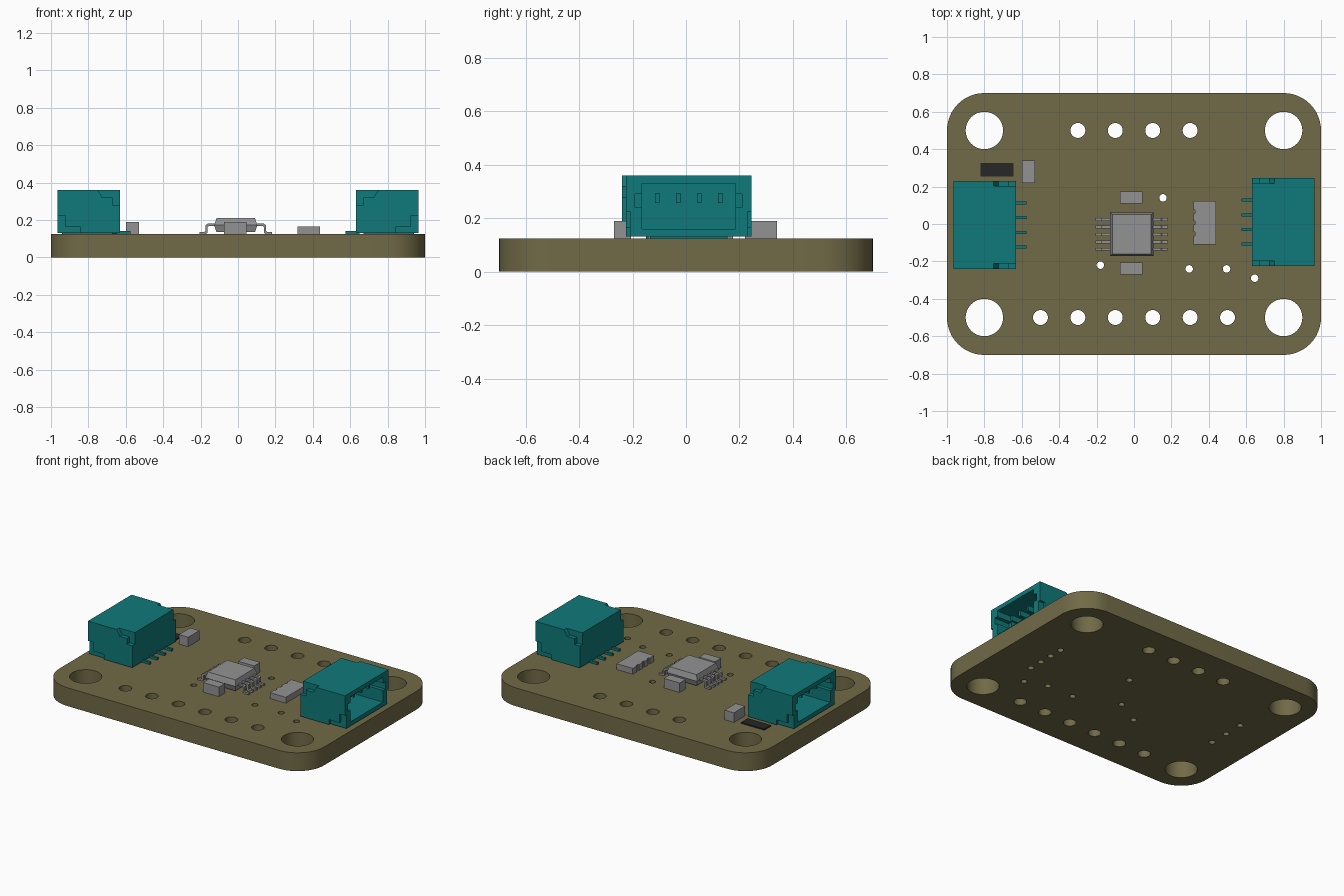
import bpy, bmesh, math
from mathutils import Vector

cube = bpy.data.objects.get("Cube")
if cube:
    bpy.data.objects.remove(cube, do_unlink=True)


def material(name, rgb):
    m = bpy.data.materials.new(name)
    m.use_nodes = True
    m.diffuse_color = (*rgb, 1)
    m.node_tree.nodes["Principled BSDF"].inputs["Base Color"].default_value = (*rgb, 1)
    return m


OLIVE = material("olive board", (0.165, 0.145, 0.063))
TEAL = material("teal plastic", (0.005, 0.193, 0.193))
GREY = material("component grey", (0.29, 0.29, 0.29))
BLACK = material("indicator black", (0.02, 0.02, 0.02))
TOP = 0.125


def finish(name, bm, mat):
    bmesh.ops.recalc_face_normals(bm, faces=bm.faces)
    me = bpy.data.meshes.new(name)
    bm.to_mesh(me)
    bm.free()
    me.materials.append(mat)
    ob = bpy.data.objects.new(name, me)
    bpy.context.collection.objects.link(ob)
    return ob


def add_box(bm, x0, x1, y0, y1, z0, z1):
    verts = bmesh.ops.create_cube(bm, size=1)["verts"]
    for v in verts:
        v.co = Vector((x1 if v.co.x > 0 else x0, y1 if v.co.y > 0 else y0,
                       z1 if v.co.z > 0 else z0))


def add_prism(bm, profile, y0, y1):
    """Extrude an x-z profile along y."""
    face = bm.faces.new([bm.verts.new((x, y0, z)) for x, z in profile])
    out = bmesh.ops.extrude_face_region(bm, geom=[face])["geom"]
    moved = [g for g in out if isinstance(g, bmesh.types.BMVert)]
    bmesh.ops.translate(bm, verts=moved, vec=(0, y1 - y0, 0))


def box(name, mat, *bounds):
    bm = bmesh.new()
    add_box(bm, *bounds)
    return finish(name, bm, mat)


def select_only(ob):
    bpy.ops.object.select_all(action="DESELECT")
    ob.select_set(True)
    bpy.context.view_layer.objects.active = ob


def cut(ob, bm):
    cutter = finish("cutter", bm, TEAL)
    cutter.hide_render = True
    mod = ob.modifiers.new("cut", "BOOLEAN")
    mod.object = cutter
    mod.operation = "DIFFERENCE"
    mod.solver = "EXACT"
    select_only(ob)
    bpy.ops.object.modifier_apply(modifier=mod.name)
    bpy.data.objects.remove(cutter, do_unlink=True)


# Circuit board: rounded outline with drilled holes, extruded
curve = bpy.data.curves.new("board", "CURVE")
curve.dimensions = "2D"
curve.fill_mode = "BOTH"
curve.extrude = TOP / 2


def outline(points):
    s = curve.splines.new("POLY")
    s.points.add(len(points) - 1)
    for p, (x, y) in zip(s.points, points):
        p.co = (x, y, 0, 1)
    s.use_cyclic_u = True


def arc(cx, cy, r, start, end, n):
    angles = [math.radians(start + (end - start) * i / n) for i in range(n + 1)]
    return [(cx + r * math.cos(a), cy + r * math.sin(a)) for a in angles]


corners = [(0.8, 0.5), (-0.8, 0.5), (-0.8, -0.5), (0.8, -0.5)]
outline([p for i, (x, y) in enumerate(corners)
         for p in arc(x, y, 0.2, 90 * i, 90 * i + 90, 12)])
holes = [(x, y, 0.1) for x, y in corners]
holes += [(-0.3 + 0.2 * i, 0.5, 0.04) for i in range(4)]
holes += [(-0.5 + 0.2 * i, -0.5, 0.04) for i in range(6)]
holes += [(x, y, 0.02) for x, y in [(0.155, 0.14), (-0.18, -0.22), (0.295, -0.24),
                                    (0.495, -0.24), (0.645, -0.29), (0, -0.12)]]
holes += [(0.72, -0.135 + 0.095 * i, 0.02) for i in range(4)]
holes += [(-0.73, -0.12 + 0.135 * i, 0.02) for i in range(3)]
for x, y, r in holes:
    n = 48 if r > 0.05 else 24
    outline(arc(x, y, r, 0, 360, n)[:-1])
board = bpy.data.objects.new("board", curve)
bpy.context.collection.objects.link(board)
board.location.z = TOP / 2
select_only(board)
bpy.ops.object.convert(target="MESH")
board = bpy.context.object
board.data.materials.clear()
board.data.materials.append(OLIVE)
bm = bmesh.new()
bm.from_mesh(board.data)
bmesh.ops.remove_doubles(bm, verts=bm.verts, dist=0.0001)
bmesh.ops.recalc_face_normals(bm, faces=bm.faces)
bm.to_mesh(board.data)
bm.free()
bpy.ops.object.shade_smooth_by_angle(angle=math.radians(30))


# Side connectors: hollow shell opening outward, with contacts
def connector(name, x, y, turn):
    shell = box(name + "_shell", TEAL, -0.17, 0.165, -0.235, 0.235, 0.131, 0.36)
    bm = bmesh.new()
    add_box(bm, -0.11, 0.3, -0.175, 0.175, 0.16, 0.33)
    cut(shell, bm)
    # side slots beside the mouth
    bm = bmesh.new()
    add_box(bm, 0.05, 0.3, -0.2, 0.2, 0.24, 0.29)
    cut(shell, bm)
    # stepped recesses on both side walls
    for side in (-1, 1):
        bm = bmesh.new()
        add_prism(bm, [(-0.05, 0.37), (-0.05, 0.36), (-0.075, 0.32), (-0.13, 0.32),
                       (-0.13, 0.28), (-0.2, 0.28), (-0.2, 0.37)],
                  side * 0.207, side * 0.3)
        cut(shell, bm)
        bm = bmesh.new()
        add_prism(bm, [(0.2, 0.225), (0.125, 0.225), (0.125, 0.165), (0.045, 0.165),
                       (0.045, 0.1), (0.2, 0.1)], side * 0.22, side * 0.3)
        cut(shell, bm)
    bm = bmesh.new()
    for i in range(4):
        py = -0.118 + 0.0787 * i
        add_box(bm, -0.225, -0.15, py - 0.008, py + 0.008, TOP, 0.141)
        add_box(bm, -0.12, 0.1, py - 0.008, py + 0.008, 0.258, 0.295)
    contacts = finish(name + "_contacts", bm, TEAL)
    foot = box(name + "_foot", TEAL, -0.13, 0.14, -0.145, 0.145, TOP, 0.135)
    for ob in (shell, contacts, foot):
        ob.location = (x, y, 0)
        ob.rotation_euler.z = turn


connector("left_connector", 0.8, 0.01, 0)
connector("right_connector", -0.8, -0.005, math.pi)

# Central chip: body tapering above and below its waist
CX, CY = -0.012, -0.055
bm = bmesh.new()
rings = []
for inset, z in ((0.012, 0.135), (0, 0.172), (0.012, 0.21)):
    hx, hy = 0.115 - inset, 0.117 - inset
    rings.append([bm.verts.new((CX + sx * hx, CY + sy * hy, z))
                  for sx, sy in ((-1, -1), (1, -1), (1, 1), (-1, 1))])
for low, high in zip(rings, rings[1:]):
    for i in range(4):
        j = (i + 1) % 4
        bm.faces.new((low[i], low[j], high[j], high[i]))
bm.faces.new(rings[0])
bm.faces.new(rings[-1])
finish("chip_body", bm, GREY)

# Chip leads: bent strips on both sides
lead = [(0.1, 0.18), (0.15, 0.18), (0.163, 0.172), (0.163, 0.14), (0.168, 0.137),
        (0.193, 0.137), (0.193, TOP), (0.16, TOP), (0.15, 0.133), (0.15, 0.162),
        (0.145, 0.168), (0.1, 0.168)]
bm = bmesh.new()
for side in (-1, 1):
    for i in range(5):
        y = CY + 0.04 * (i - 2)
        add_prism(bm, [(CX + side * x, z) for x, z in lead], y - 0.008, y + 0.008)
finish("chip_leads", bm, GREY)

# Small passive parts
box("rear_capacitor", GREY, -0.075, 0.045, 0.11, 0.175, TOP, 0.19)
box("front_capacitor", GREY, -0.075, 0.045, -0.27, -0.205, TOP, 0.19)
box("side_capacitor", GREY, -0.6, -0.53, 0.22, 0.34, TOP, 0.19)
box("indicator", BLACK, -0.82, -0.645, 0.255, 0.327, TOP, 0.133)

# Resistor array with scalloped inner edge
array = box("resistor_array", GREY, 0.317, 0.438, -0.11, 0.122, TOP, 0.165)
bm = bmesh.new()
for i in range(3):
    y = 0.006 + 0.06 * (i - 1)
    add_box(bm, 0.3, 0.325, y - 0.01, y + 0.01, 0.1, 0.2)
cut(array, bm)
